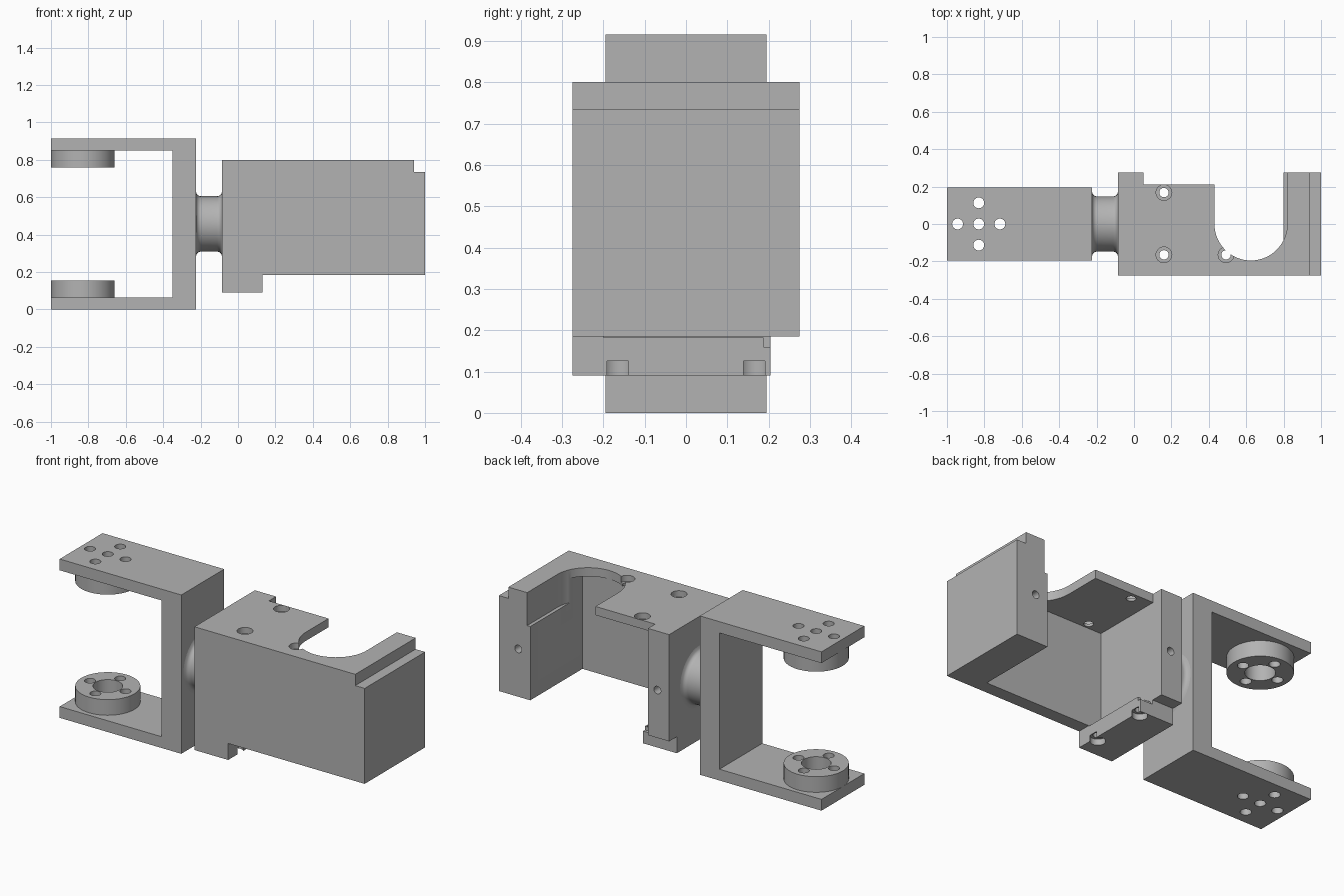
import bpy
import bmesh
import math
from mathutils import Matrix, Vector

cube = bpy.data.objects.get("Cube")
if cube:
    bpy.data.objects.remove(cube, do_unlink=True)

grey = bpy.data.materials.new("machined_grey")
grey.use_nodes = True
grey.diffuse_color = (0.45, 0.45, 0.45, 1)
grey.node_tree.nodes["Principled BSDF"].inputs["Base Color"].default_value = grey.diffuse_color


def to_object(name, bm):
    bmesh.ops.recalc_face_normals(bm, faces=bm.faces)
    mesh = bpy.data.meshes.new(name)
    bm.to_mesh(mesh)
    bm.free()
    mesh.materials.append(grey)
    ob = bpy.data.objects.new(name, mesh)
    bpy.context.collection.objects.link(ob)
    return ob


def prism(name, points, lo, hi, axis="Y"):
    """Extrude an outline along Y (points are x, z) or Z (points are x, y)."""
    def place(p, d):
        return (p[0], d, p[1]) if axis == "Y" else (p[0], p[1], d)
    bm = bmesh.new()
    face = bm.faces.new([bm.verts.new(place(p, lo)) for p in points])
    ext = bmesh.ops.extrude_face_region(bm, geom=[face])
    verts = [v for v in ext["geom"] if isinstance(v, bmesh.types.BMVert)]
    step = Vector(place((0, 0), hi - lo))
    bmesh.ops.translate(bm, vec=step, verts=verts)
    return to_object(name, bm)


def box(name, x, y, z):
    return prism(name, [(x[0], z[0]), (x[1], z[0]), (x[1], z[1]), (x[0], z[1])], *y)


def cylinder(name, r, centre, depth, axis="Z", sides=32):
    bm = bmesh.new()
    turn = Matrix.Rotation(math.pi / 2, 4, "X") if axis == "Y" else Matrix()
    bmesh.ops.create_cone(bm, cap_ends=True, segments=sides, radius1=r, radius2=r,
                          depth=depth, matrix=Matrix.Translation(centre) @ turn)
    return to_object(name, bm)


def cut(target, cutter):
    mod = target.modifiers.new("cut", "BOOLEAN")
    mod.operation = "DIFFERENCE"
    mod.solver = "EXACT"
    mod.object = cutter
    bpy.context.view_layer.objects.active = target
    bpy.ops.object.modifier_apply(modifier=mod.name)
    bpy.data.objects.remove(cutter, do_unlink=True)


HEIGHT, MID = 0.915, 0.4575
HORN_X, HORN_R = -0.83, 0.17
bolt_ring = [(HORN_X + 0.113 * math.cos(a), 0.113 * math.sin(a))
             for a in (i * math.pi / 2 for i in range(4))]

# U-shaped bracket with bolt pattern through both arms
arm, web = 0.065, -0.35
bracket = prism("bracket", [(-1, 0), (-0.225, 0), (-0.225, HEIGHT), (-1, HEIGHT),
                            (-1, HEIGHT - arm), (web, HEIGHT - arm), (web, arm), (-1, arm)],
                -0.195, 0.195)
for x, y in bolt_ring + [(HORN_X, 0)]:
    cut(bracket, cylinder("drill", 0.029, (x, y, MID), 2))

# Round horns on the inner side of each arm
horns = []
for name, z in (("lower_horn", 0.11), ("upper_horn", HEIGHT - 0.11)):
    horn = cylinder(name, HORN_R, (HORN_X, 0, z), 0.09, sides=64)
    cut(horn, cylinder("bore", 0.078, (HORN_X, 0, z), 0.3))
    for x, y in bolt_ring:
        cut(horn, cylinder("drill", 0.029, (x, y, z), 0.3))
    horns.append(horn)

# Turned neck with a filleted flare at both ends
x0, x1, r, f = -0.225, -0.085, 0.148, 0.027
arc = [(f * (1 - math.sin(a)), r + f * (1 - math.cos(a)))
       for a in (i * math.pi / 12 for i in range(6, -1, -1))]
profile = [(0, 0), (0, r + f)] + [(d, q) for d, q in reversed(arc)][::-1]
half = [(x0 + d, q) for d, q in sorted(arc)]
other = [(x1 - d, q) for d, q in sorted(arc, reverse=True)]
half[0], other[-1] = (x0, r + f), (x1, r + f)


def flare(t):
    """Neck radius at distance t from an end."""
    return r + f - math.sqrt(max(f * f - (f - t) ** 2, 0)) if t < f else r


steps = [f * i / 6 for i in range(7)]
outline = ([(x0, 0)] + [(x0 + t, flare(t)) for t in steps]
           + [(x1 - t, flare(t)) for t in reversed(steps)] + [(x1, 0)])
bm = bmesh.new()
verts = [bm.verts.new((x, 0, MID + q)) for x, q in outline]
edges = [bm.edges.new(pair) for pair in zip(verts, verts[1:])]
bmesh.ops.spin(bm, geom=verts + edges, cent=(0, 0, MID), axis=(1, 0, 0),
               angle=math.tau, steps=64)
bmesh.ops.remove_doubles(bm, verts=bm.verts, dist=0.0005)
neck = to_object("neck", bm)

# Motor housing: stepped outline, then hollowed from the back and below
housing = prism("housing", [(-0.085, 0.09), (0.13, 0.09), (0.13, 0.185), (1, 0.185),
                            (1, 0.735), (0.94, 0.735), (0.94, 0.8), (-0.085, 0.8)],
                -0.275, 0.275)
cut(housing, box("cavity", (0.05, 0.8), (-0.2, 0.5), (0.182, 0.75)))
cut(housing, box("plate_trim", (0.05, 0.6), (0.21, 0.5), (0.7, 0.9)))
cut(housing, box("foot_trim", (-0.2, 0.2), (0.205, 0.5), (0, 0.185)))
cut(housing, box("foot_notch", (0.05, 0.2), (0.187, 0.5), (0.16, 0.3)))

# Rounded slot in the top plate, running a little into the end block
sx, sr = 0.625, 0.195
slot = [(sx + sr * math.cos(a), sr * math.sin(a))
        for a in (math.pi + i * math.pi / 32 for i in range(33))]
cut(housing, prism("slot", slot + [(sx + sr, 0.5), (sx - sr, 0.5)], 0.61, 0.95, "Z"))

# Counterbored screw holes in the top plate and the foot
for x, y in ((0.16, 0.168), (0.16, -0.165), (0.492, -0.165)):
    cut(housing, cylinder("drill", 0.025, (x, y, 0.8), 0.2))
    cut(housing, cylinder("counterbore", 0.042, (x, y, 0.815), 0.1))
for y in (-0.165, 0.165):
    cut(housing, cylinder("drill", 0.025, (0.1, y, 0.12), 0.2))
    cut(housing, cylinder("counterbore", 0.04, (0.1, y, 0.075), 0.1))

# Blind screw holes in the back faces
for x in (-0.01, 0.877):
    cut(housing, cylinder("drill", 0.022, (x, 0.275, 0.46), 0.3, "Y"))

# Smooth the round surfaces, keep machined edges sharp
bpy.ops.object.select_all(action="DESELECT")
for ob in [bracket, neck, housing] + horns:
    ob.select_set(True)
bpy.context.view_layer.objects.active = housing
bpy.ops.object.shade_smooth_by_angle(angle=math.radians(30))
